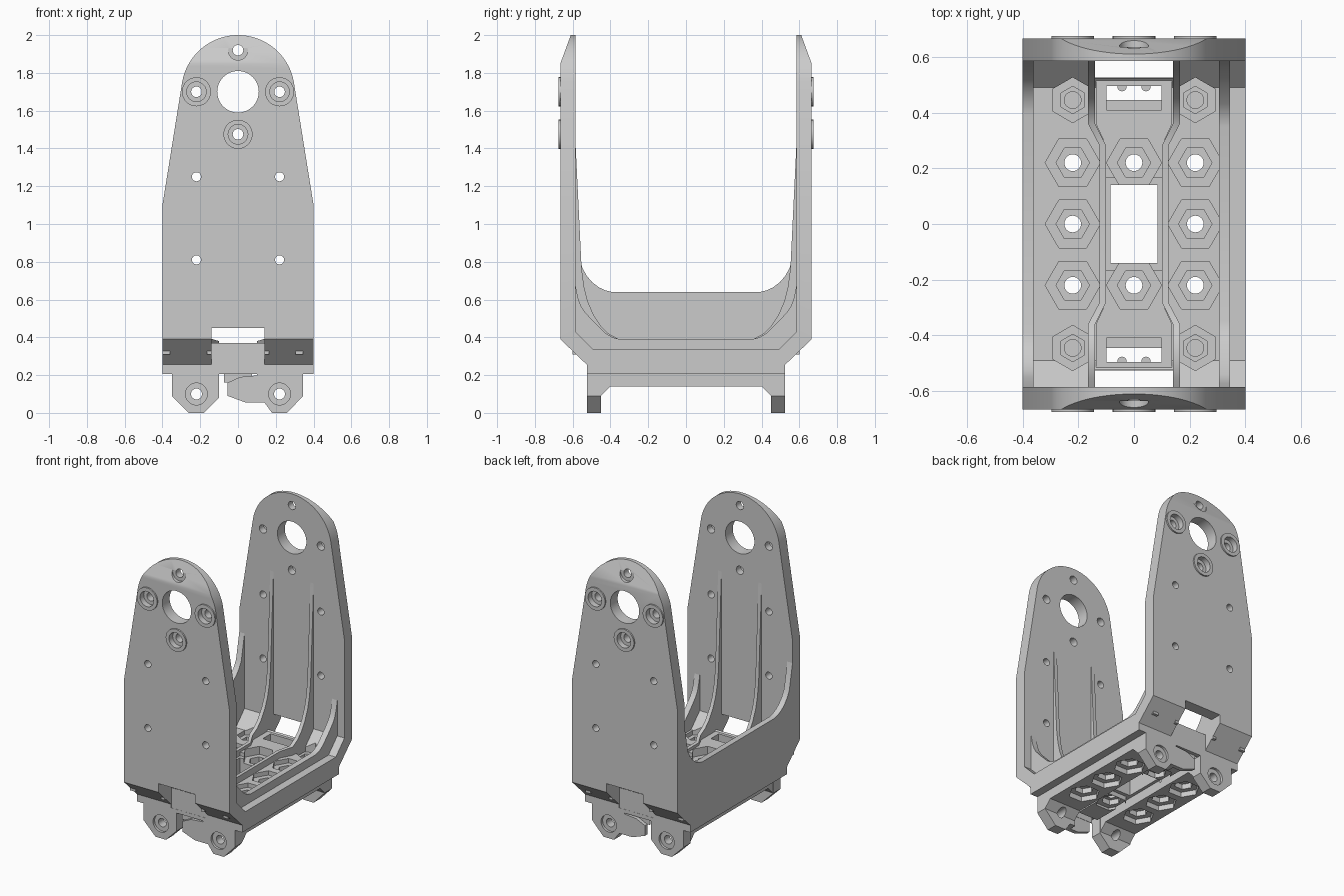
import bpy, bmesh
from math import sin, cos, pi, radians

if "Cube" in bpy.data.objects:
    bpy.data.objects.remove(bpy.data.objects["Cube"])


def poly(cx, cy, r, n=28, turn=0.0):
    return [(cx + r * cos(turn + 2 * pi * i / n), cy + r * sin(turn + 2 * pi * i / n)) for i in range(n)]


def rect(x0, x1, y0, y1):
    return [(x0, y0), (x1, y0), (x1, y1), (x0, y1)]


def place(p, q, a, axis):
    return {'x': (a, p, q), 'y': (p, a, q), 'z': (p, q, a)}[axis]


def make(name, bm):
    bmesh.ops.recalc_face_normals(bm, faces=bm.faces[:])
    me = bpy.data.meshes.new(name)
    bm.to_mesh(me)
    bm.free()
    ob = bpy.data.objects.new(name, me)
    bpy.context.collection.objects.link(ob)
    return ob


def prisms(name, items):
    """One mesh from (outline, axis, start, end) extrusions."""
    bm = bmesh.new()
    for pts, axis, a, b in items:
        lo = [bm.verts.new(place(p, q, a, axis)) for p, q in pts]
        hi = [bm.verts.new(place(p, q, b, axis)) for p, q in pts]
        bm.faces.new(lo)
        bm.faces.new(hi)
        for i in range(len(pts)):
            j = (i + 1) % len(pts)
            bm.faces.new((lo[i], lo[j], hi[j], hi[i]))
    return make(name, bm)


def boolean(target, operation, items):
    tool = prisms("cutter", items)
    tool.hide_render = True
    mod = target.modifiers.new("cut", 'BOOLEAN')
    mod.operation, mod.object, mod.solver = operation, tool, 'EXACT'
    bpy.context.view_layer.objects.active = target
    bpy.ops.object.modifier_apply(modifier=mod.name)
    bpy.data.objects.remove(tool)


def smooth(ob):
    bpy.ops.object.select_all(action='DESELECT')
    ob.select_set(True)
    bpy.context.view_layer.objects.active = ob
    bpy.ops.object.shade_smooth_by_angle(angle=radians(28))


def rib(name, half, band):
    """Rib following floor and walls: half = (y, top z), band(y) = x range."""
    rows = [(-y, z) for y, z in reversed(half)] + half
    bm = bmesh.new()
    loops = []
    for y, z in rows:
        x0, x1 = band(abs(y))
        loops.append([bm.verts.new(c) for c in ((x0, y, .31), (x1, y, .31), (x1, y, z), (x0, y, z))])
    for a, b in zip(loops, loops[1:]):
        for i in range(4):
            j = (i + 1) % 4
            bm.faces.new((a[i], a[j], b[j], b[i]))
    bm.faces.new(loops[0])
    bm.faces.new(loops[-1])
    smooth(make(name, bm))


# Yoke body: U section trimmed to the arched front outline
half = [(.525, .205), (.525, .255), (.665, .39), (.665, 1.85), (.61, 2.0), (.585, 2.0), (.585, .43), (.49, .335)]
body = prisms("yoke_body", [(half + [(-y, z) for y, z in reversed(half)], 'x', -.4, .4)])
arch = [(.3 * cos(radians(a)), 1.7 + .3 * sin(radians(a))) for a in range(9, 172, 3)]
boolean(body, 'INTERSECT', [([(-.401, .1), (.401, .1), (.4, 1.1)] + arch + [(-.4, 1.1)], 'y', -1, 1)])

# Slots at the foot of both walls
boolean(body, 'DIFFERENCE', [(rect(-.14, .14, .23, .45), 'y', s * .524, s * .8) for s in (-1, 1)])

# Lower rails, centre pads and upper centre pads
rail = [(.5, .22), (.5, .09), (.45, .09), (.4, .14)]
rail = rail + [(-y, z) for y, z in reversed(rail)]
boolean(body, 'UNION', [(rail, 'x', s * .105, s * .345) for s in (-1, 1)])
boolean(body, 'UNION', [(rect(-.075, .075, s * .165, s * .5), 'z', .16, .22) for s in (-1, 1)])
pad = [(.1, .165), (.1, .28), (.137, .36), (.137, .522)]
pad = pad + [(-x, y) for x, y in reversed(pad)]
boolean(body, 'UNION', [([(x, s * y) for x, y in pad], 'z', .3, .36) for s in (-1, 1)])

# Clamp lugs and hooks
lug_l = [(-.35, .215), (-.35, .09), (-.26, 0), (-.18, 0), (-.1, .08), (-.1, .215)]
lug_r = [(.345, .215), (.345, .09), (.26, 0), (.18, 0), (.14, .055), (.1, .055), (.1, .215)]
hook = [(.12, .055), (.04, .055), (-.055, .09), (-.055, .16), (.01, .19), (.12, .2)]
boolean(body, 'UNION', [(p, 'y', s * .45, s * .525) for s in (-1, 1) for p in (lug_l, lug_r)])
boolean(body, 'UNION', [(hook, 'y', s * .497, s * .5249) for s in (-1, 1)])

# Raised rings around the bearing screws
screws = [(-.22, 1.7), (.22, 1.7), (0, 1.475)]
boolean(body, 'UNION', [(poly(x, z, .077), 'y', s * .63, s * .675) for s in (-1, 1) for x, z in screws])

# Wall openings: bearing bore, counterbores, screw and cable holes
screws.append((0, 1.92))
boolean(body, 'DIFFERENCE', [(poly(x, z, .052), 'y', s * .635, s * .8) for s in (-1, 1) for x, z in screws])
holes = [(poly(x, z, .028), 'y', -.8, .8) for x, z in screws]
holes += [(poly(x, z, .024), 'y', -.8, .8) for x in (-.22, .22) for z in (.81, 1.25)]
holes += [(poly(0, 1.7, .11, 48), 'y', -.8, .8)]
boolean(body, 'DIFFERENCE', holes)

# Lug counterbores and through holes
boolean(body, 'DIFFERENCE', [(poly(x, .1, .058), 'y', s * .508, s * .6) for s in (-1, 1) for x in (-.22, .22)])
boolean(body, 'DIFFERENCE', [(poly(x, .1, .029), 'y', -.6, .6) for x in (-.22, .22)])

# Hexagonal nut pockets above and below the floor
spots = [(x, y) for x in (-.22, 0, .22) for y in (-.22, 0, .22) if x or y]
corners = [(x, y) for x in (-.22, .22) for y in (-.445, .445)]
for r, top, low in ((.099, .305, .175), (.06, .265, .21)):
    cuts = [(poly(x, y, r, 6), 'z', top, .45) for x, y in spots]
    cuts += [(poly(x, y, r * .82, 6, pi / 2), 'z', top, .45) for x, y in corners]
    cuts += [(poly(x, y, r, 6), 'z', .1, low) for x, y in spots]
    boolean(body, 'DIFFERENCE', cuts)
drill = [(poly(x, y, .03), 'z', .05, .5) for x, y in spots]
drill += [(poly(x, y, .03), 'z', .23, .5) for x, y in corners]
boolean(body, 'DIFFERENCE', drill)

# Central floor window and end windows with ledges
windows = [(rect(-.084, .084, -.14, .14), 'z', 0, .5)]
windows += [(rect(-.098, .098, s * .445, s * .495), 'z', .02, .5) for s in (-1, 1)]
boolean(body, 'DIFFERENCE', windows)
boolean(body, 'DIFFERENCE', [(rect(-.098, .098, s * .41, s * .47), 'z', .25, .5) for s in (-1, 1)])
smooth(body)

# Small pins in the end windows
smooth(prisms("window_pins", [(poly(x, s * .493, .017, 16), 'z', .21, .3) for x in (-.043, .043) for s in (-1, 1)]))


# Inner ribs that jog inward at the middle
def jog(side):
    def band(y):
        t = min(max((y - .28) / .08, 0), 1)
        return side * (.1 + .04 * t), side * (.123 + .042 * t)
    return band


inner = [(.28, .38), (.36, .392), (.41, .42), (.45, .46), (.49, .52), (.52, .59), (.54, .67),
         (.553, .77), (.586, 1.45), (.6, 1.45)]
rib("inner_rib_left", inner, jog(-1))
rib("inner_rib_right", inner, jog(1))

# Tall left side panel and low right rib
panel = [(.39, .64), (.425, .648), (.46, .664), (.495, .69), (.525, .725), (.55, .77), (.586, .95), (.6, .95)]
rib("side_panel", panel, lambda y: (-.4, -.36))
low = [(.35, .39), (.39, .4), (.43, .425), (.5, .495), (.54, .54), (.558, .57), (.572, .61), (.586, .68), (.6, .68)]
rib("side_rib", low, lambda y: (.305, .345))
